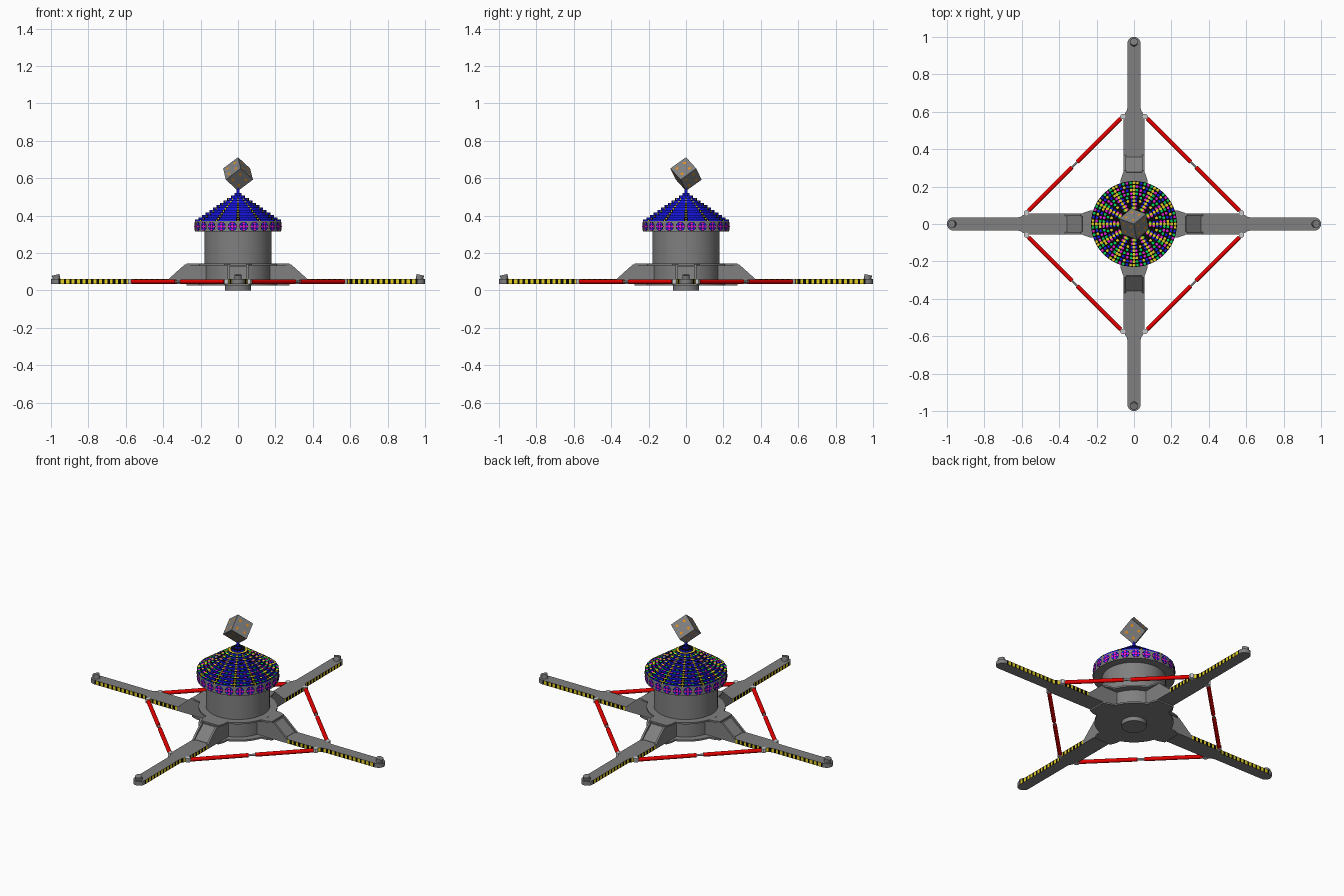
import bpy, bmesh, math
from mathutils import Matrix, Vector

old = bpy.data.objects.get("Cube")
if old:
    bpy.data.objects.remove(old)


def material(name, rgb):
    m = bpy.data.materials.new(name)
    m.use_nodes = True
    m.diffuse_color = (*rgb, 1)
    m.node_tree.nodes["Principled BSDF"].inputs["Base Color"].default_value = (*rgb, 1)
    return m


GREY = material("steel grey", (0.215, 0.215, 0.215))
PALE = material("pale grey", (0.6, 0.6, 0.6))
RED = material("red", (0.8, 0, 0))
YELLOW = material("yellow", (0.9, 0.72, 0.02))
BLACK = material("black", (0.003, 0.003, 0.003))
BLUE = material("blue", (0.01, 0.01, 1))
MAGENTA = material("magenta", (0.85, 0.01, 0.75))
GREEN = material("green", (0, 0.65, 0.1))
ORANGE = material("orange", (0.9, 0.3, 0.01))


def finish(name, bm, mats, smooth=False):
    me = bpy.data.meshes.new(name)
    bm.to_mesh(me)
    bm.free()
    for m in mats:
        me.materials.append(m)
    ob = bpy.data.objects.new(name, me)
    bpy.context.collection.objects.link(ob)
    if smooth:
        bpy.ops.object.select_all(action='DESELECT')
        ob.select_set(True)
        bpy.context.view_layer.objects.active = ob
        bpy.ops.object.shade_smooth_by_angle()
    return ob


def cylinder(name, a, b, r, mat, sides=16):
    a, b = Vector(a), Vector(b)
    rot = (b - a).to_track_quat('Z', 'Y').to_matrix().to_4x4()
    bm = bmesh.new()
    bmesh.ops.create_cone(bm, cap_ends=True, segments=sides, radius1=r, radius2=r,
                          depth=(b - a).length, matrix=Matrix.Translation((a + b) / 2) @ rot)
    return finish(name, bm, [mat], True)


def prism(name, outline, lift, mats, rule=None):
    """Extrude a closed outline of 3D points; rule picks a material per face."""
    bm = bmesh.new()
    low = [bm.verts.new(p) for p in outline]
    high = [bm.verts.new(Vector(p) + Vector(lift)) for p in outline]
    bm.faces.new(low)
    bm.faces.new(high)
    for i in range(len(low)):
        bm.faces.new((low[i - 1], low[i], high[i], high[i - 1]))
    bmesh.ops.recalc_face_normals(bm, faces=bm.faces)
    if rule:
        for f in bm.faces:
            f.material_index = rule(f)
    return finish(name, bm, mats)


def four(ob):
    """Repeat a part around the hub."""
    for k in range(1, 4):
        c = ob.copy()
        c.name = f"{ob.name}_{k + 1}"
        c.matrix_world = Matrix.Rotation(k * math.pi / 2, 4, 'Z') @ ob.matrix_world
        bpy.context.collection.objects.link(c)


def disc(bm, pos, normal, r, mat, sides=10):
    """Flat painted dot."""
    mtx = Matrix.Translation(pos) @ normal.to_track_quat('Z', 'Y').to_matrix().to_4x4()
    vs = bmesh.ops.create_circle(bm, cap_ends=True, segments=sides, radius=r, matrix=mtx)["verts"]
    f = vs[0].link_faces[0]
    f.normal_update()
    if f.normal.dot(normal) < 0:
        f.normal_flip()
    f.material_index = mat


# Hub: foot, drum and the two tabbed flanges
cylinder("centre_foot", (0, 0, 0), (0, 0, 0.03), 0.07, GREY, 32)
cylinder("hub_drum", (0, 0, 0.03), (0, 0, 0.318), 0.18, GREY, 48)
for label, z in (("lower", 0.026), ("upper", 0.134)):
    cylinder(f"{label}_flange", (0, 0, z), (0, 0, z + 0.01), 0.222, GREY, 48)
    four(prism(f"{label}_flange_tab", [(0.15, -0.075, z), (0.235, -0.072, z), (0.275, -0.058, z),
                                       (0.275, 0.058, z), (0.235, 0.072, z), (0.15, 0.075, z)],
               (0, 0, 0.0098), [GREY]))

# Outrigger arms with hazard stripes on the edges, more yellow towards the tip
START, PITCH, COUNT = 0.38, 0.029, 20


def half_width(x):
    return 0.056 - 0.021 * min(max((x - 0.575) / 0.04, 0), 1)


def yellow_share(i):
    return 0.42 + 0.22 * i / COUNT


xs = [0.15, START]
for i in range(COUNT):
    xs += [START + PITCH * (i + yellow_share(i)), START + PITCH * (i + 1)]
edge = [(x, half_width(x)) for x in xs]
tip = [(0.965 + 0.035 * math.cos(a), 0.035 * math.sin(a))
       for a in (math.radians(75 - 15 * i) for i in range(11))]
outline = [(x, y, 0.035) for x, y in edge + tip + [(x, -y) for x, y in reversed(edge)]]


def stripes(f):
    x = (f.calc_center_median().x - START) / PITCH
    if abs(f.normal.z) > 0.5 or not 0 < x < COUNT:
        return 0
    return 1 if x % 1 < yellow_share(int(x)) else 2


four(prism("outrigger_arm", outline, (0, 0, 0.025), [GREY, YELLOW, BLACK], stripes))
four(cylinder("foot_pad_bolt", (0.968, 0, 0.052), (0.975, 0, 0.083), 0.02, GREY))

# Arm brackets: side cheeks with a slightly lower sloped core between them
cheek = [(0.15, 0.04), (0.37, 0.04), (0.37, 0.062), (0.285, 0.138), (0.15, 0.138)]
core = [(0.15, 0.04), (0.358, 0.04), (0.358, 0.062), (0.278, 0.13), (0.15, 0.13)]
for side, y in (("left", 0.044), ("right", -0.056)):
    four(prism(f"bracket_cheek_{side}", [(x, y, z) for x, z in cheek], (0, 0.012, 0), [GREY]))
four(prism("bracket_core", [(x, -0.044, z) for x, z in core], (0, 0.088, 0), [GREY]))

# Tie rods between neighbouring arms
A, B = Vector((0.575, 0.06, 0.047)), Vector((0.06, 0.575, 0.047))
four(cylinder("tie_rod_core", A, B, 0.0065, PALE, 10))
four(cylinder("tie_rod_sleeve_a", A.lerp(B, 0.02), A.lerp(B, 0.472), 0.0118, RED))
four(cylinder("tie_rod_sleeve_b", A.lerp(B, 0.528), A.lerp(B, 0.98), 0.0118, RED))
for label, p in (("a", A), ("b", B)):
    four(cylinder(f"tie_rod_eye_{label}", p - Vector((0, 0, 0.012)), p + Vector((0, 0, 0.014)), 0.014, PALE, 12))

# Canopy rim
SIDES, R, Z0, RISE, ROWS = 12, 0.23, 0.37, 0.155, 12
STEP = math.tau / SIDES
cylinder("canopy_rim", (0, 0, Z0 - 0.056), (0, 0, Z0), R, GREY, 4 * SIDES)


def roof_point(k, r, u, z):
    """Point on panel k; u runs from -1 to 1 across the panel."""
    a = (k + 0.5 + u / 2) * STEP
    return Vector((r * math.cos(a), r * math.sin(a), z))


# Terraced canopy roof: black treads carrying lamps, blue risers, black ribs
UP = Vector((0, 0, 1))
columns = (-1, -0.82, 0, 0.82, 1)
roof, lamps = bmesh.new(), bmesh.new()
for k in range(SIDES):
    for row in range(ROWS):
        r0, r1 = R * row / ROWS, R * (row + 1) / ROWS
        top = Z0 + RISE * (1 - (row + 0.4) / ROWS)
        foot = max(Z0, top - RISE / ROWS)
        for c in range(4):
            u0, u1 = columns[c], columns[c + 1]
            tread = [(r1, u0, top), (r1, u1, top)] + ([(r0, u1, top), (r0, u0, top)] if row else [(0, 0, top)])
            riser = [(r1, u0, foot), (r1, u1, foot), (r1, u1, top), (r1, u0, top)]
            for loop, mat in ((tread, 1), (riser, 0 if c in (1, 2) else 1)):
                f = roof.faces.new([roof.verts.new(roof_point(k, r, u, z)) for r, u, z in loop])
                f.material_index = mat
        if row < 2:
            continue
        # Coloured lamps across the panel, yellow ones along the rib
        mid, n = (r0 + r1) / 2, max(1, row // 2)
        for i in range(n):
            u = 0 if n == 1 else -0.68 + 1.36 * i / (n - 1)
            disc(lamps, roof_point(k, mid, u, top + 0.001), UP, 0.0072, (0, 5, 1, 0, 5, 1, 2)[(i * 2 + row * 3) % 7])
        disc(lamps, roof_point(k, mid, 1, top + 0.0015), UP, 0.008, 2)
        out = roof_point(k, 1, 1, 0)
        disc(lamps, roof_point(k, r1 + 0.001, 1, (top + foot) / 2), out, 0.0042, 2)
bmesh.ops.remove_doubles(roof, verts=roof.verts, dist=0.00005)
finish("canopy_roof", roof, [BLUE, BLACK])

# Round lamp clusters on the rim, two per panel
for k in range(SIDES):
    for s in (-0.5, 0.5):
        out = roof_point(k, 1, s, 0)
        across = UP.cross(out)
        p = roof_point(k, R, s, Z0 - 0.028)
        disc(lamps, p + out * 0.001, out, 0.0245, 3, 16)
        disc(lamps, p + out * 0.003, out, 0.008, 0)
        for j in range(8):
            a = j * math.tau / 8
            q = p + (across * math.cos(a) + UP * math.sin(a)) * 0.0165
            disc(lamps, q + out * 0.003, out, 0.0066, 5 if j % 2 else 0)
finish("canopy_lamps", lamps, [MAGENTA, GREEN, YELLOW, BLACK, GREY, BLUE])

# Finial post and the dice-like cube balanced on its corner
cylinder("finial_post", (0, 0, 0.505), (0, 0, 0.545), 0.009, BLUE, 12)
SIZE = 0.104
bm = bmesh.new()
bmesh.ops.create_cube(bm, size=SIZE)
for f in list(bm.faces):
    n = f.normal.copy()
    side = Vector((n.y, n.z, n.x))
    for i in (-1, 1):
        for j in (-1, 1):
            disc(bm, n * (SIZE / 2 + 0.001) + (side * i + n.cross(side) * j) * SIZE * 0.24, n, 0.008, 1)
stand = Vector((1, 1, 1)).rotation_difference(UP).to_matrix().to_4x4()
bm.transform(Matrix.Translation((0, 0, 0.622)) @ Matrix.Rotation(math.radians(-5), 4, 'Z') @ stand)
finish("top_cube", bm, [GREY, ORANGE])
